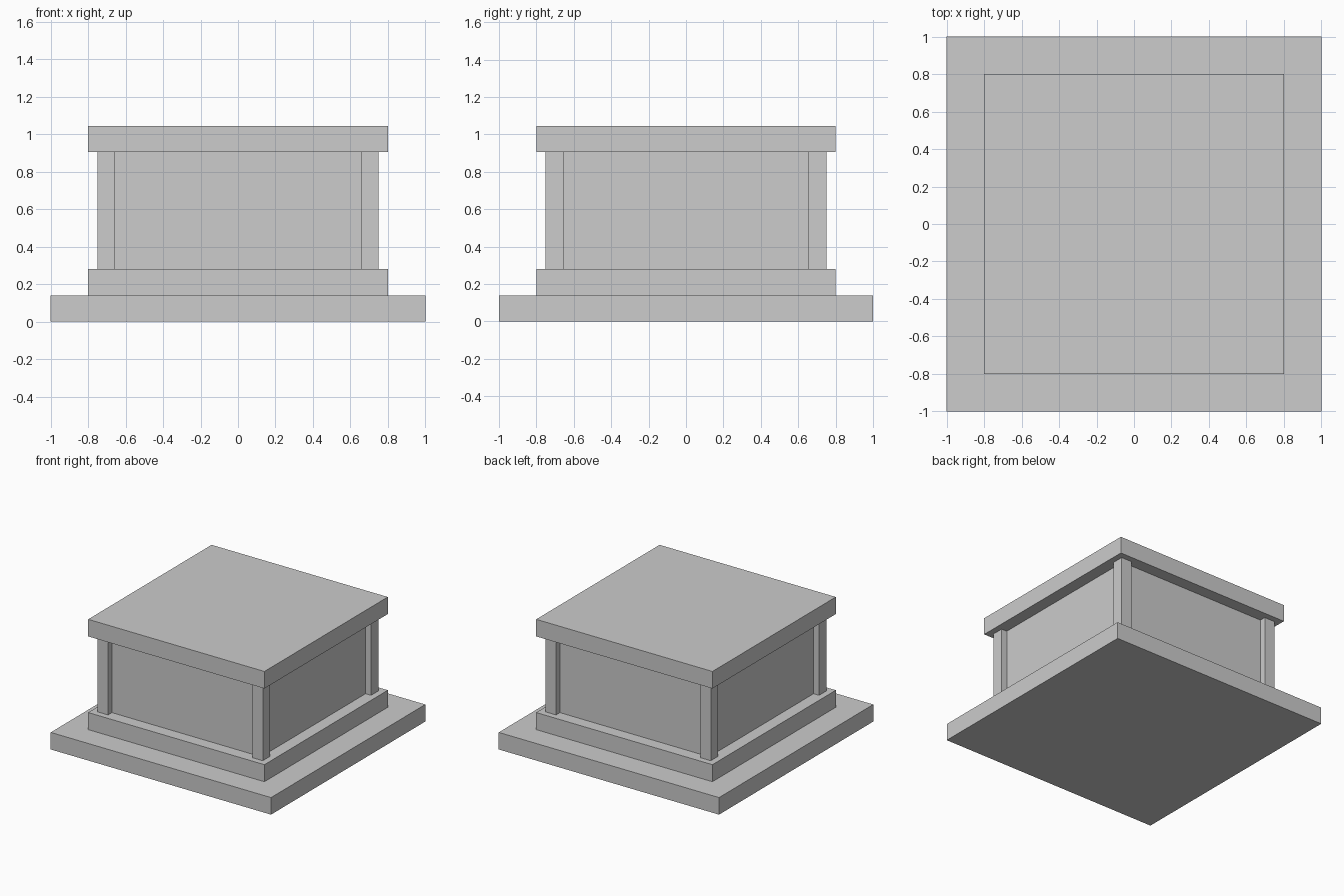
import bpy

if "Cube" in bpy.data.objects:
    bpy.data.objects.remove(bpy.data.objects["Cube"])

grey = bpy.data.materials.new("plain grey")
grey.diffuse_color = (0.604, 0.604, 0.604, 1.0)
grey.use_nodes = True
grey.node_tree.nodes["Principled BSDF"].inputs["Base Color"].default_value = grey.diffuse_color


def box(name, half, z0, z1, x=0.0, y=0.0):
    """Square box of the given half width, between two heights."""
    bpy.ops.mesh.primitive_cube_add(size=1, location=(x, y, (z0 + z1) / 2))
    ob = bpy.context.object
    ob.name = name
    ob.scale = (2 * half, 2 * half, z1 - z0)
    bpy.ops.object.transform_apply(location=False, rotation=False, scale=True)
    ob.data.materials.append(grey)
    return ob


Z_BASE, Z_STEP, Z_CAP, Z_TOP = 0.14, 0.28, 0.905, 1.045

# Stepped plinth
box("base_slab", 1.0, 0.0, Z_BASE)
box("step_slab", 0.8, Z_BASE, Z_STEP)

# Recessed body
box("body", 0.70, Z_STEP, Z_CAP)

# Corner posts, standing proud of the body
POST = 0.0475
for side_y, row in ((-1, "front"), (1, "back")):
    for side_x, col in ((-1, "left"), (1, "right")):
        box(f"{row}_{col}_post", POST, Z_STEP, Z_CAP,
            side_x * (0.75 - POST), side_y * (0.75 - POST))

# Overhanging top slab
box("top_slab", 0.8, Z_CAP, Z_TOP)
